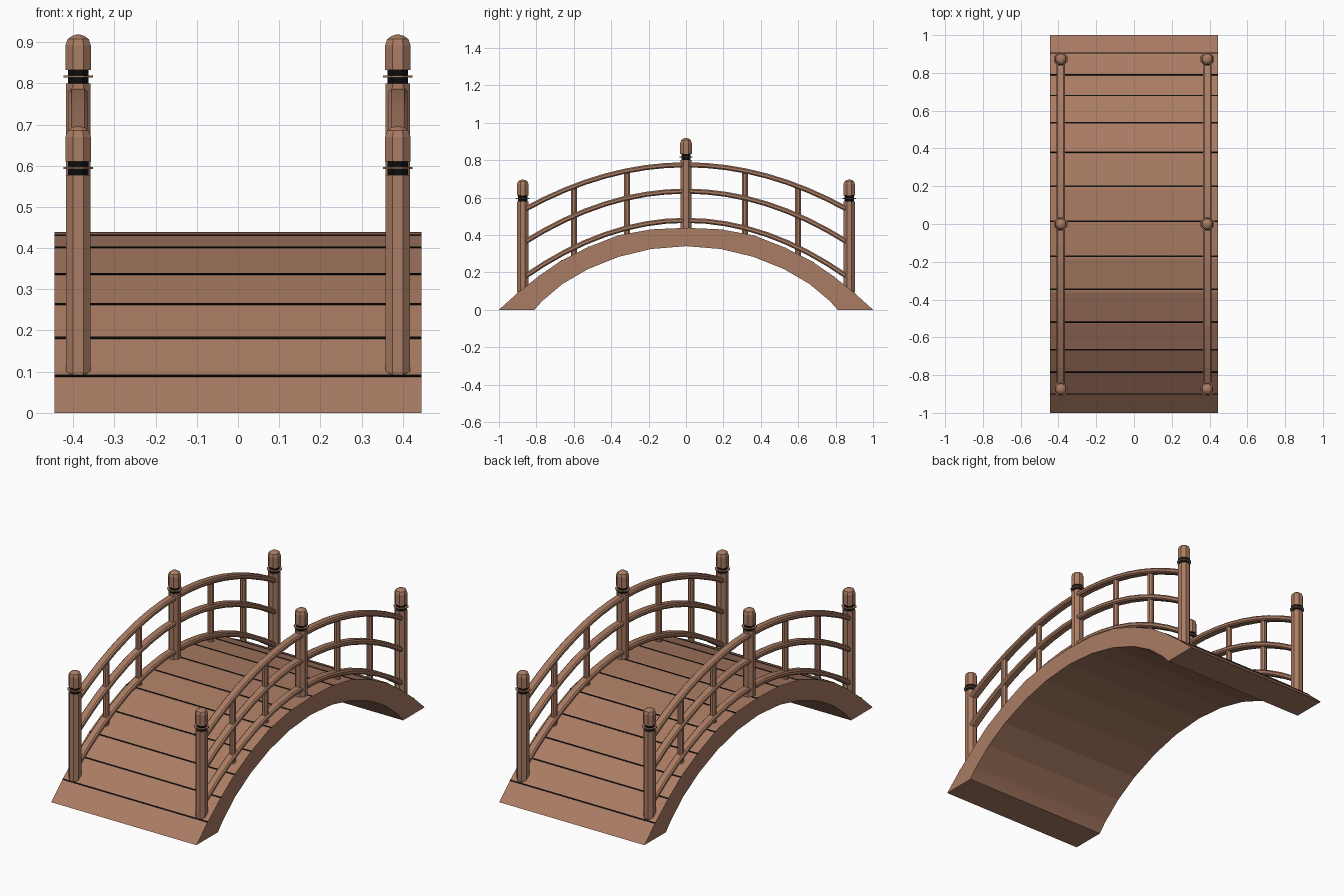
import bpy, bmesh, math
from mathutils import Matrix, Vector

if "Cube" in bpy.data.objects:
    bpy.data.objects.remove(bpy.data.objects["Cube"])

def material(name, rgb):
    m = bpy.data.materials.new(name)
    m.diffuse_color = (*rgb, 1)
    m.use_nodes = True
    m.node_tree.nodes["Principled BSDF"].inputs["Base Color"].default_value = m.diffuse_color
    return m

WOOD = material("wood", (0.40, 0.20, 0.125))
BLACK = material("black", (0.004, 0.004, 0.004))

def finish(name, bm, mat):
    bmesh.ops.recalc_face_normals(bm, faces=bm.faces[:])
    me = bpy.data.meshes.new(name)
    bm.to_mesh(me)
    bm.free()
    me.materials.append(mat)
    ob = bpy.data.objects.new(name, me)
    bpy.context.collection.objects.link(ob)
    return ob

def loft(name, rings, mat):
    """Join equal-sized rings of points into a capped solid."""
    bm = bmesh.new()
    vs = [[bm.verts.new(p) for p in r] for r in rings]
    n = len(vs[0])
    for a, b in zip(vs, vs[1:]):
        for i in range(n):
            j = (i + 1) % n
            bm.faces.new((a[i], a[j], b[j], b[i]))
    bm.faces.new(vs[0])
    bm.faces.new(vs[-1])
    return finish(name, bm, mat)

def turned(name, x, y, profile, mat):
    """Eight-sided post with flats facing the axes; profile = (half width, z)."""
    k = 1 / math.cos(math.pi / 8)
    angles = [math.pi / 8 + i * math.pi / 4 for i in range(8)]
    return loft(name, [[(x + r * k * math.cos(a), y + r * k * math.sin(a), z)
                        for a in angles] for r, z in profile], mat)

# Arched deck
HALF_W = 0.445
top = [(0.0, 0.438), (0.185, 0.43), (0.362, 0.398), (0.528, 0.333),
       (0.672, 0.26), (0.787, 0.18), (0.9, 0.09), (1.0, 0.0)]
under = [(0.0, 0.34), (0.185, 0.325), (0.36, 0.283), (0.525, 0.217),
         (0.66, 0.138), (0.765, 0.05), (0.795, 0.018), (0.81, 0.0)]
full = lambda h: [(-y, z) for y, z in reversed(h)] + h[1:]
loft("deck", [[(-HALF_W, a[0], a[1]), (HALF_W, a[0], a[1]),
               (HALF_W, b[0], b[1]), (-HALF_W, b[0], b[1])]
              for a, b in zip(full(top), full(under))], WOOD)

def deck_z(y):
    y = abs(y)
    for (y0, z0), (y1, z1) in zip(top, top[1:]):
        if y <= y1:
            return z0 + (z1 - z0) * (y - y0) / (y1 - y0)
    return 0.0

# Dark seams between the planks
for y in (-0.9, -0.785, -0.665, -0.52, -0.345, -0.17, 0.015,
          0.2, 0.38, 0.535, 0.68, 0.79, 0.905):
    slope = math.atan2(deck_z(y + 0.02) - deck_z(y - 0.02), 0.04)
    bm = bmesh.new()
    bmesh.ops.create_cube(bm, size=1, matrix=Matrix.Translation((0, y, deck_z(y)))
                          @ Matrix.Rotation(slope, 4, 'X')
                          @ Matrix.Diagonal((2 * HALF_W, 0.007, 0.004, 1)))
    finish("plank_seam", bm, BLACK)

# Rails: height at the middle, drop at the ends
RAILS = {"top_rail": (0.775, 0.24), "middle_rail": (0.634, 0.274),
         "bottom_rail": (0.478, 0.303)}
SPAN = 0.865

def rail_z(rail, y):
    z, drop = RAILS[rail]
    return z - drop * (y / SPAN) ** 2

def make_rail(rail, x, hw=0.023, hh=0.0135, c=0.007):
    section = [(-hw, -hh + c), (-hw + c, -hh), (hw - c, -hh), (hw, -hh + c),
               (hw, hh - c), (hw - c, hh), (-hw + c, hh), (-hw, hh - c)]
    rings = []
    for i in range(17):
        y = SPAN * (i / 8 - 1)
        slope = -2 * RAILS[rail][1] * y / SPAN ** 2
        up = Vector((0, -slope, 1)).normalized()
        rings.append([Vector((x + u, y, rail_z(rail, y))) + up * v for u, v in section])
    loft(rail, rings, WOOD)

for x in (-0.388, 0.388):
    for rail in RAILS:
        make_rail(rail, x)
    # Thin uprights
    for y in (-0.6, -0.315, 0.315, 0.6):
        turned("baluster", x, y, [(0.016, deck_z(y) - 0.03),
                                  (0.016, rail_z("top_rail", y))], WOOD)
    # Main posts with black neck, collar and rounded cap
    for y, foot, neck in ((-0.873, 0.087, 0.578), (0, 0.40, 0.80), (0.873, 0.087, 0.578)):
        turned("post", x, y, [(0.027, foot), (0.03, foot + 0.012), (0.03, neck)], WOOD)
        turned("post_neck", x, y, [(0.025, neck), (0.025, neck + 0.033)], BLACK)
        turned("post_collar", x, y, [(0.036, neck + 0.014), (0.036, neck + 0.019)], WOOD)
        turned("post_cap", x, y, [(0.031, neck + 0.032), (0.031, neck + 0.092),
                                  (0.026, neck + 0.107), (0.015, neck + 0.115),
                                  (0.005, neck + 0.118)], WOOD)
